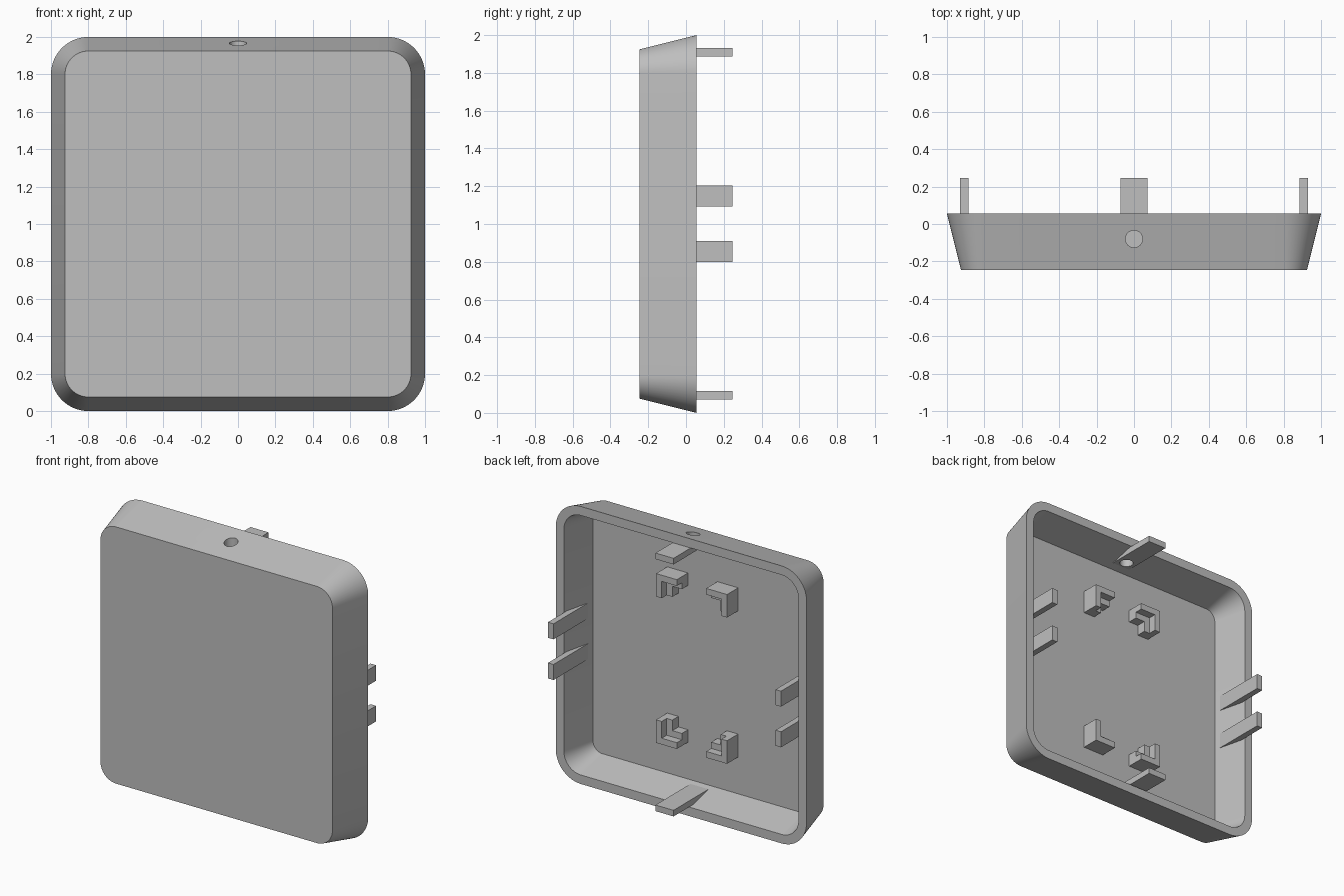
import bpy, bmesh, math
from mathutils import Matrix, Vector

if "Cube" in bpy.data.objects:
    bpy.data.objects.remove(bpy.data.objects["Cube"], do_unlink=True)

grey = bpy.data.materials.new("plain grey")
grey.use_nodes = True
colour = (0.52, 0.52, 0.52, 1)
grey.diffuse_color = colour
grey.node_tree.nodes["Principled BSDF"].inputs["Base Color"].default_value = colour


def finish(bm, name):
    bmesh.ops.recalc_face_normals(bm, faces=bm.faces[:])
    mesh = bpy.data.meshes.new(name)
    bm.to_mesh(mesh)
    bm.free()
    mesh.materials.append(grey)
    obj = bpy.data.objects.new(name, mesh)
    bpy.context.collection.objects.link(obj)
    return obj


def activate(obj):
    bpy.ops.object.select_all(action="DESELECT")
    obj.select_set(True)
    bpy.context.view_layer.objects.active = obj


def box(name, lo, hi):
    lo, hi = Vector(lo), Vector(hi)
    bm = bmesh.new()
    size = Matrix.Diagonal((hi - lo).to_4d())
    size[3][3] = 1
    bmesh.ops.create_cube(bm, size=1, matrix=Matrix.Translation((lo + hi) / 2) @ size)
    return finish(bm, name)


def rounded_square(bm, y, half, centre=0.8, steps=14):
    """Ring of vertices whose corner arcs share one centre at every depth."""
    ring = []
    for quarter, (sx, sz) in enumerate([(1, 1), (-1, 1), (-1, -1), (1, -1)]):
        for i in range(steps + 1):
            a = (quarter + i / steps) * math.pi / 2
            r = half - centre
            ring.append(bm.verts.new((sx * centre + r * math.cos(a), y,
                                      1 + sz * centre + r * math.sin(a))))
    return ring


# Tapered hollow cover, open at the back
FRONT, BACK, FLOOR = -0.245, 0.055, -0.19
bm = bmesh.new()
rings = [rounded_square(bm, y, half) for y, half in
         [(FRONT, 0.925), (BACK, 1.0), (BACK, 0.935), (FLOOR, 0.875)]]
for a, b in zip(rings, rings[1:]):
    for i in range(len(a)):
        j = (i + 1) % len(a)
        bm.faces.new((a[i], a[j], b[j], b[i]))
bm.faces.new(rings[0])
bm.faces.new(rings[-1])
cover = finish(bm, "cover_shell")

# Clips reaching back from the inner walls
ROOT, TIP = -0.17, 0.245
top_clip = box("top_clip", (-0.072, ROOT, 1.888), (0.072, TIP, 1.932))
box("bottom_clip", (-0.072, ROOT, 0.072), (0.072, TIP, 0.116))
for side, x in (("left", 0.907), ("right", -0.907)):
    for level, z in (("upper", 1.148), ("lower", 0.855)):
        box(f"{side}_{level}_clip", (x - 0.022, ROOT, z - 0.056),
            (x + 0.022, TIP, z + 0.056))

# Round hole through the top wall
bm = bmesh.new()
bmesh.ops.create_cone(bm, cap_ends=True, segments=32, radius1=0.046, radius2=0.046,
                      depth=0.4, matrix=Matrix.Translation((0, -0.08, 1.95)))
cutter = finish(bm, "hole_cutter")
cutter.hide_render = True
for obj in (cover, top_clip):
    mod = obj.modifiers.new("hole", "BOOLEAN")
    mod.object = cutter
    mod.solver = "EXACT"
    activate(obj)
    bpy.ops.object.modifier_apply(modifier=mod.name)
    bpy.ops.object.shade_smooth_by_angle(angle=math.radians(30))
bpy.data.objects.remove(cutter, do_unlink=True)


# Stepped corner brackets on the floor: a tall outer wall with a low ledge inside
def bracket(name, sx, sz, x=0.283, z=0.61, arm=0.166):
    bm = bmesh.new()
    for inset, thick, height in ((0, 0.045, 0.127), (0.045, 0.045, 0.07)):
        o, t = inset, inset + thick
        outline = [(o, o), (arm, o), (arm, t), (t, t), (t, arm), (o, arm)]
        verts = [bm.verts.new((sx * (x - u), FLOOR - 0.01, 1 + sz * (z - v)))
                 for u, v in outline]
        face = bm.faces.new(verts)
        new = bmesh.ops.extrude_face_region(bm, geom=[face], use_keep_orig=True)
        bmesh.ops.translate(bm, vec=(0, height + 0.01, 0),
                            verts=[g for g in new["geom"]
                                   if isinstance(g, bmesh.types.BMVert)])
    finish(bm, name)


for side, sx in (("left", 1), ("right", -1)):
    for level, sz in (("upper", 1), ("lower", -1)):
        bracket(f"{side}_{level}_bracket", sx, sz)
